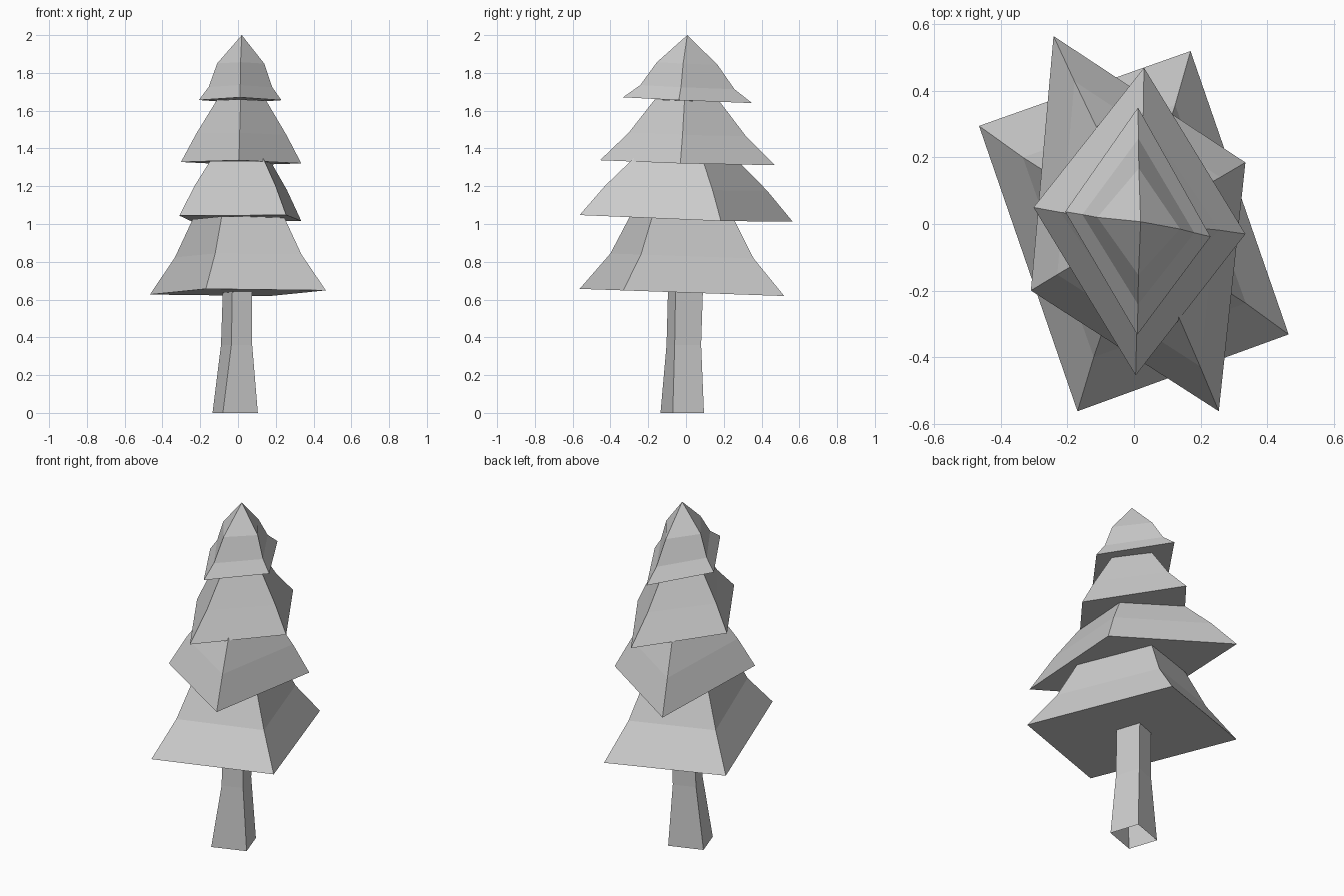
import bpy
import bmesh

if "Cube" in bpy.data.objects:
    bpy.data.objects.remove(bpy.data.objects["Cube"])


def loft(name, rings, cap_bottom=True, cap_top=True, apex=None):
    """Skin a stack of four-cornered rings, optionally closed by caps or a tip."""
    bm = bmesh.new()
    loops = [[bm.verts.new(p) for p in ring] for ring in rings]
    for low, high in zip(loops, loops[1:]):
        for i in range(4):
            j = (i + 1) % 4
            bm.faces.new((low[i], low[j], high[j], high[i]))
    if cap_bottom:
        bm.faces.new(loops[0][::-1])
    if apex:
        tip = bm.verts.new(apex)
        for i in range(4):
            bm.faces.new((loops[-1][i], loops[-1][(i + 1) % 4], tip))
    elif cap_top:
        bm.faces.new(loops[-1])
    mesh = bpy.data.meshes.new(name)
    bm.to_mesh(mesh)
    bm.free()
    obj = bpy.data.objects.new(name, mesh)
    bpy.context.collection.objects.link(obj)
    return obj


def tier(name, corners, centre, levels, tilt, apex=None):
    """Branch layer: base corners shrunk about a centre at each (sx, sy, z) level."""
    cx, cy = centre
    rings = []
    for sx, sy, z in levels:
        pts = [(cx + (x - cx) * sx, cy + (y - cy) * sy) for x, y in corners]
        rings.append([(x, y, z + tilt[0] * x + tilt[1] * y) for x, y in pts])
    return loft(name, rings, apex=apex)


# Trunk, flared at the foot and open underneath (corners: front, right, back, left)
trunk_levels = [
    (0.0, [(-0.08, -0.135), (0.105, -0.07), (0.05, 0.095), (-0.135, 0.03)]),
    (0.36, [(-0.035, -0.103), (0.075, -0.06), (0.03, 0.08), (-0.09, 0.035)]),
    (0.66, [(-0.03, -0.095), (0.075, -0.055), (0.035, 0.09), (-0.08, 0.045)]),
]
loft("trunk", [[(x, y, z) for x, y in ring] for z, ring in trunk_levels],
     cap_bottom=False)

# Branch layers, bottom to top
tier("branches_bottom",
     [(-0.17, -0.563), (0.465, -0.332), (0.17, 0.52), (-0.466, 0.295)],
     (0.005, -0.02),
     [(1, 1, 0.637), (0.72, 0.70, 0.83), (0.52, 0.51, 1.03)], (0, -0.035))

tier("branches_lower",
     [(0.255, -0.563), (0.335, 0.185), (-0.242, 0.565), (-0.31, -0.20)],
     (0.02, 0),
     [(1, 1, 1.03), (0.76, 0.76, 1.19), (0.46, 0.47, 1.352)], (-0.02, -0.04))

tier("branches_upper",
     [(0.005, -0.455), (0.335, -0.03), (0.03, 0.47), (-0.302, 0.05)],
     (0.02, 0.005),
     [(1, 1, 1.325), (0.75, 0.67, 1.475), (0.41, 0.37, 1.655)], (-0.015, -0.028))

tier("branches_top",
     [(0.01, -0.333), (0.23, -0.038), (0.012, 0.35), (-0.207, 0.037)],
     (0.018, 0.005),
     [(1, 1, 1.656), (0.77, 0.73, 1.725), (0.57, 0.47, 1.85)], (-0.01, -0.045),
     apex=(0.02, 0.007, 2.0))
